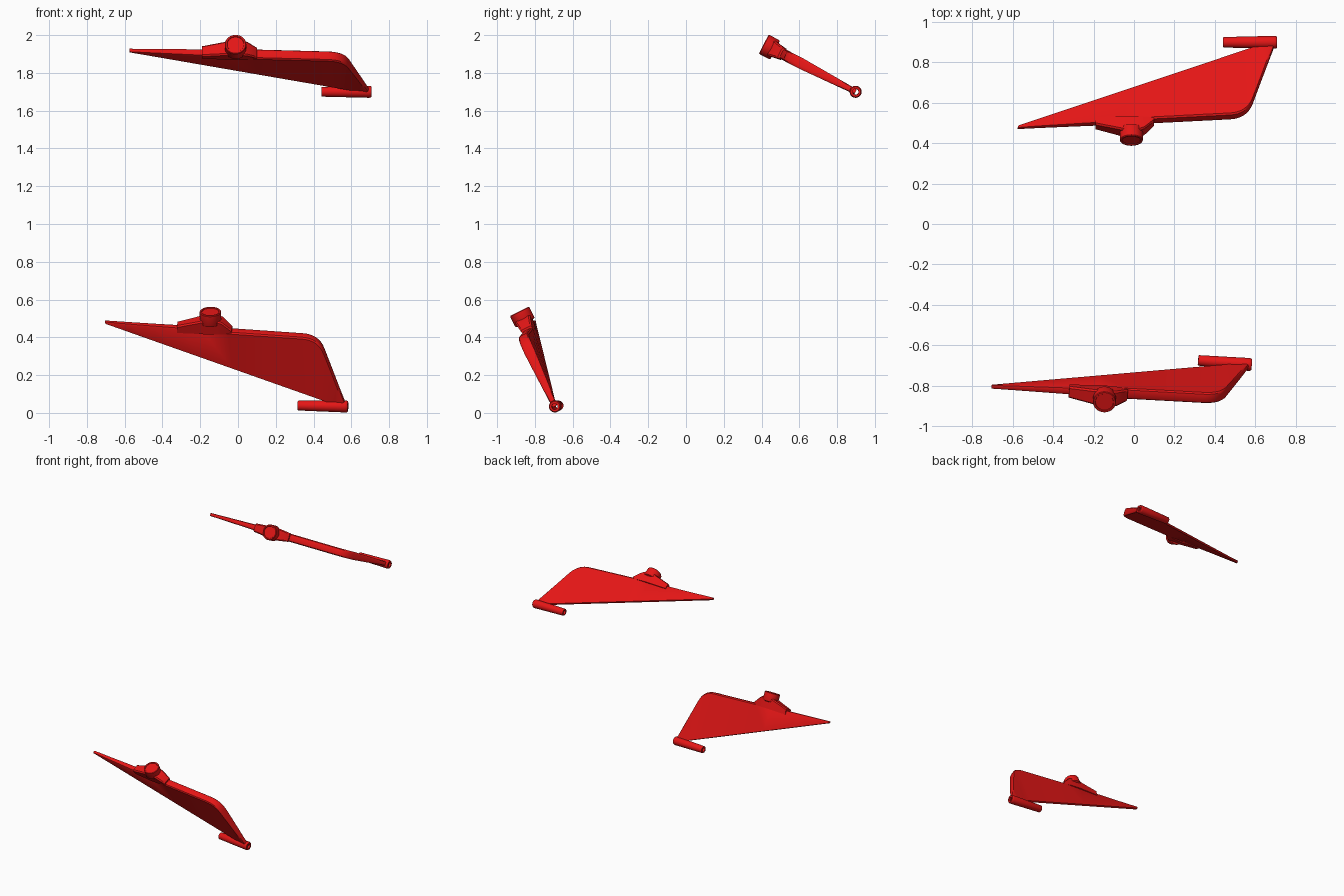
import bpy, bmesh, math
from mathutils import Matrix, Vector

if "Cube" in bpy.data.objects:
    bpy.data.objects.remove(bpy.data.objects["Cube"])

red = bpy.data.materials.new("red")
red.diffuse_color = (0.78, 0.008, 0.008, 1)
red.use_nodes = True
red.node_tree.nodes["Principled BSDF"].inputs["Base Color"].default_value = red.diffuse_color


def add(name, bm, frame, angle=35):
    bmesh.ops.recalc_face_normals(bm, faces=bm.faces)
    me = bpy.data.meshes.new(name)
    bm.to_mesh(me)
    bm.free()
    me.materials.append(red)
    ob = bpy.data.objects.new(name, me)
    bpy.context.collection.objects.link(ob)
    ob.matrix_world = frame
    bpy.ops.object.select_all(action='DESELECT')
    ob.select_set(True)
    bpy.context.view_layer.objects.active = ob
    bpy.ops.object.shade_smooth_by_angle(angle=math.radians(angle))
    return ob


def loft(rings, closed=False):
    """Skin matching rings; either cap the ends or join last to first."""
    bm = bmesh.new()
    vs = [[bm.verts.new(p) for p in r] for r in rings]
    n = len(rings[0])
    pairs = list(zip(vs, vs[1:])) + ([(vs[-1], vs[0])] if closed else [])
    for a, b in pairs:
        for i in range(n):
            j = (i + 1) % n
            bm.faces.new((a[i], a[j], b[j], b[i]))
    if not closed:
        bm.faces.new(vs[0])
        bm.faces.new(vs[-1])
    return bm


def circle(r, seg=32):
    return [(r * math.cos(2 * math.pi * i / seg), r * math.sin(2 * math.pi * i / seg))
            for i in range(seg)]


def blade():
    # outer edge: tip, along the top, round the corner, down to the hinge
    tip, corner, foot = Vector((-1.28, .48)), Vector((-.146, .415)), Vector((-.004, .0))
    a = corner + (tip - corner).normalized() * .085
    b = corner + (foot - corner).normalized() * .085
    edge = []
    for k in range(9):
        t = k / 8
        edge.append((tip.lerp(a, t), .011 + .018 * min(1, t * 1.6), .86 * t))
    for k in range(1, 9):
        t = k / 8
        edge.append(((1 - t) ** 2 * a + 2 * t * (1 - t) * corner + t * t * b, .029, .86 + .06 * t))
    for k in range(1, 6):
        t = k / 5
        edge.append((b.lerp(foot, t), .029 - .015 * t, .92 + .06 * t))
    s0, s1 = Vector((-1.275, .466)), Vector((-.03, -.002))
    rings = []
    for p, h, f in edge:
        s = s0.lerp(s1, f)
        d = s - p
        inset = min(.012, d.length * .4)
        q = p + d.normalized() * inset
        m = p + d.normalized() * inset * .25
        half = [(p, h * .45), (m, h * .8), (q, h), (s, .007)]
        rings.append([(c.x, c.y, w) for c, w in half] +
                     [(c.x, c.y, -w) for c, w in reversed(half)])
    return loft(rings)


def fairing():
    # wedge carrying the collar: (u, v top, half thickness)
    prof = [(-.895, .472, .031), (-.78, .502, .040), (-.755, .51, .044),
            (-.68, .51, .044), (-.655, .50, .042), (-.605, .452, .032)]
    rings = []
    for u, v, h in prof:
        c = .008
        rings.append([(u, .428, -h * .75), (u, v - c, -h), (u, v, -h + c),
                      (u, v, h - c), (u, v - c, h), (u, .428, h * .75)])
    return loft(rings)


def collar():
    prof = [(.040, .478), (.0545, .482), (.057, .487), (.057, .544), (.054, .548), (.046, .548), (.044, .544)]
    return loft([[(-.718 + x, v, y) for x, y in circle(r)] for r, v in prof])


def hinge_tube():
    prof = [(.015, -.264), (.024, -.264), (.026, -.260), (.032, -.012),
            (.031, -.004), (.027, .002), (.016, .002)]
    return loft([[(u, x, y) for x, y in circle(r)] for r, u in prof], closed=True)


def fin(prefix, origin, along, up):
    u = Vector(along).normalized()
    v = Vector(up)
    v = (v - u * v.dot(u)).normalized()
    frame = Matrix.Translation(origin) @ Matrix((u, v, u.cross(v))).transposed().to_4x4()
    add(prefix + "_blade", blade(), frame)
    add(prefix + "_fairing", fairing(), frame, 25)
    add(prefix + "_collar", collar(), frame)
    add(prefix + "_hinge_tube", hinge_tube(), frame)


# the same fin twice, at two poses
fin("upper_fin", (.705, .898, 1.70), (1, 0, 0), (0, -.888, .46))
fin("lower_fin", (.58, -.695, .034), (.997, -.08, -.018), (-.021, -.445, .896))
